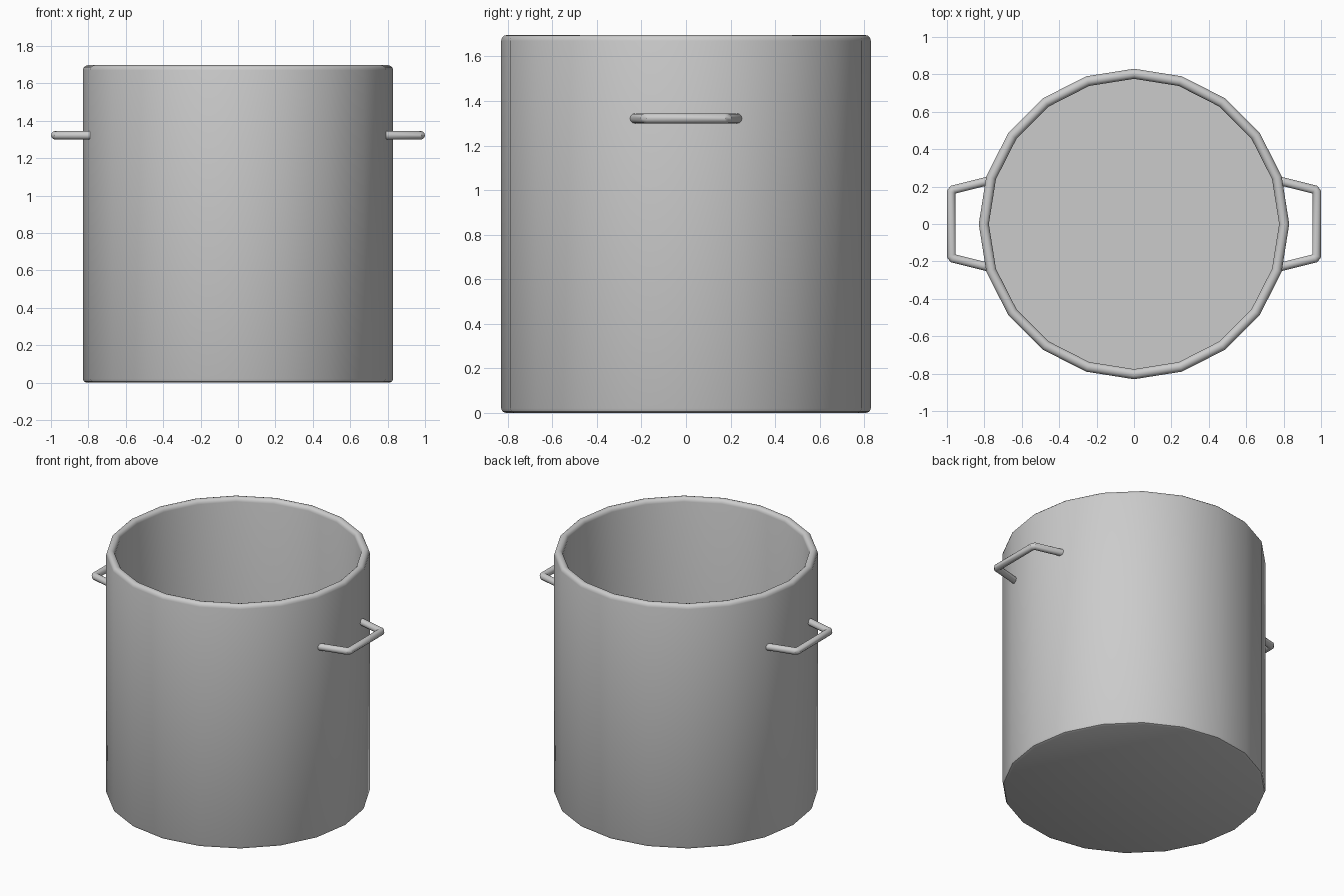
import bpy, bmesh, math
from mathutils import Vector

if "Cube" in bpy.data.objects:
    bpy.data.objects.remove(bpy.data.objects["Cube"])


def finish(bm, name):
    bmesh.ops.recalc_face_normals(bm, faces=bm.faces)
    mesh = bpy.data.meshes.new(name)
    bm.to_mesh(mesh)
    bm.free()
    ob = bpy.data.objects.new(name, mesh)
    bpy.context.collection.objects.link(ob)
    bpy.ops.object.select_all(action='DESELECT')
    ob.select_set(True)
    bpy.context.view_layer.objects.active = ob
    bpy.ops.object.shade_smooth_by_angle(angle=math.radians(35))
    return ob


def skin(bm, rings):
    """Join successive vertex rings with quads and cap both ends."""
    loops = [[bm.verts.new(p) for p in r] for r in rings]
    n = len(loops[0])
    for a, b in zip(loops, loops[1:]):
        for i in range(n):
            j = (i + 1) % n
            bm.faces.new((a[i], a[j], b[j], b[i]))
    bm.faces.new(loops[0])
    bm.faces.new(loops[-1])


# Pot body: 20-sided lathe with rounded rim and softened base edge
SIDES, TOP, R_OUT, R_IN, FLOOR = 20, 1.697, 0.83, 0.776, 0.05
rim_r = (R_OUT - R_IN) / 2
rim_c = (R_OUT + R_IN) / 2
profile = [(0.81, 0), (0.824, 0.006), (R_OUT, 0.02)]
for k in range(7):
    a = math.pi * k / 6
    profile.append((rim_c + rim_r * math.cos(a), TOP - rim_r + rim_r * math.sin(a)))
profile.append((R_IN, FLOOR))

bm = bmesh.new()
skin(bm, [[(r * math.cos(math.tau * i / SIDES), r * math.sin(math.tau * i / SIDES), z)
           for i in range(SIDES)] for r, z in profile])
finish(bm, "pot_body")

# Side handles: mitred round bar along a three-sided path
BAR, HANDLE_Z, CUT = 0.023, 1.322, 0.0105
root, corner = Vector((0.785, 0.229)), Vector((0.977, 0.181))
leg = (root - corner).normalized()
half = [root, corner + leg * CUT, corner - Vector((0, CUT))]
path = half + [Vector((p.x, -p.y)) for p in reversed(half)]


def handle(name, side):
    rings = []
    for i, p in enumerate(path):
        d_in = (p - path[i - 1]).normalized() if i else None
        d_out = (path[i + 1] - p).normalized() if i < len(path) - 1 else d_in
        d_in = d_in or d_out
        tangent = (d_in + d_out).normalized()
        across = Vector((-tangent.y, tangent.x)) / tangent.dot(d_in)
        ring = []
        for k in range(12):
            a = math.tau * k / 12
            q = p + across * (BAR * math.cos(a))
            ring.append((side * q.x, q.y, HANDLE_Z + BAR * math.sin(a)))
        rings.append(ring)
    bm = bmesh.new()
    skin(bm, rings)
    finish(bm, name)


handle("right_handle", 1)
handle("left_handle", -1)
